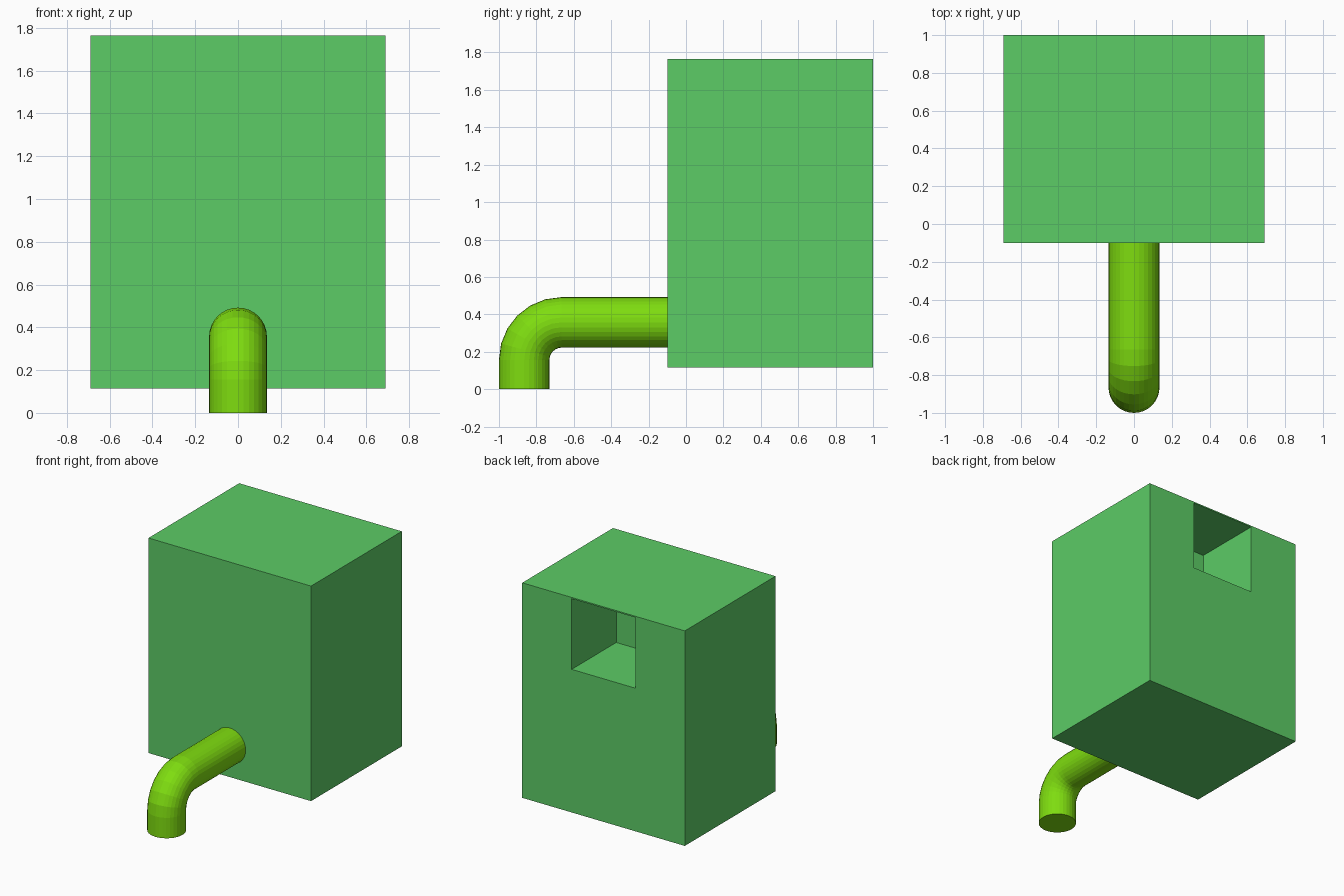
import bpy, bmesh
from math import cos, sin, pi
from mathutils import Vector

if "Cube" in bpy.data.objects:
    bpy.data.objects.remove(bpy.data.objects["Cube"])


def material(name, color):
    m = bpy.data.materials.new(name)
    m.diffuse_color = (*color, 1)
    m.use_nodes = True
    m.node_tree.nodes["Principled BSDF"].inputs["Base Color"].default_value = m.diffuse_color
    return m


def box(name, lo, hi):
    lo, hi = Vector(lo), Vector(hi)
    bpy.ops.mesh.primitive_cube_add(size=1, location=(lo + hi) / 2)
    o = bpy.context.object
    o.name = name
    o.scale = hi - lo
    bpy.ops.object.transform_apply(location=False, rotation=False, scale=True)
    return o


# Main housing with a square pocket in the upper back
housing = box("housing", (-0.69, -0.10, 0.115), (0.69, 1.0, 1.765))
housing.data.materials.append(material("housing_green", (0.107, 0.604, 0.133)))
cutter = box("pocket_cutter", (-0.27, 0.46, 1.213), (0.27, 1.2, 1.755))
cutter.hide_render = True
cutter.display_type = 'WIRE'
cut = housing.modifiers.new("pocket", 'BOOLEAN')
cut.operation = 'DIFFERENCE'
cut.solver = 'EXACT'
cut.object = cutter
bpy.context.view_layer.objects.active = housing
bpy.ops.object.modifier_apply(modifier=cut.name)
bpy.data.objects.remove(cutter)

# Spout: a round pipe swept up, through a bend, and back into the housing
RADIUS, SIDES, BEND, STEPS = 0.135, 32, 0.20, 6
TOP, FRONT = 0.357, -0.865
stations = [(FRONT, 0.0, 0.0)]
for i in range(STEPS + 1):
    a = pi / 2 * i / STEPS
    stations.append((FRONT + BEND - BEND * cos(a), TOP - BEND + BEND * sin(a), a))
stations.append((-0.08, TOP, pi / 2))

bm = bmesh.new()
rings = []
for y, z, a in stations:
    ring = []
    for k in range(SIDES):
        t = 2 * pi * k / SIDES
        r = RADIUS * sin(t)
        ring.append(bm.verts.new((RADIUS * cos(t), y - r * cos(a), z + r * sin(a))))
    rings.append(ring)
for lower, upper in zip(rings, rings[1:]):
    for k in range(SIDES):
        n = (k + 1) % SIDES
        bm.faces.new((lower[k], lower[n], upper[n], upper[k]))
bm.faces.new(rings[0])
bm.faces.new(rings[-1])
bmesh.ops.recalc_face_normals(bm, faces=bm.faces)
mesh = bpy.data.meshes.new("spout")
bm.to_mesh(mesh)
bm.free()
spout = bpy.data.objects.new("spout", mesh)
bpy.context.collection.objects.link(spout)
mesh.materials.append(material("spout_lime", (0.21, 0.72, 0.005)))
